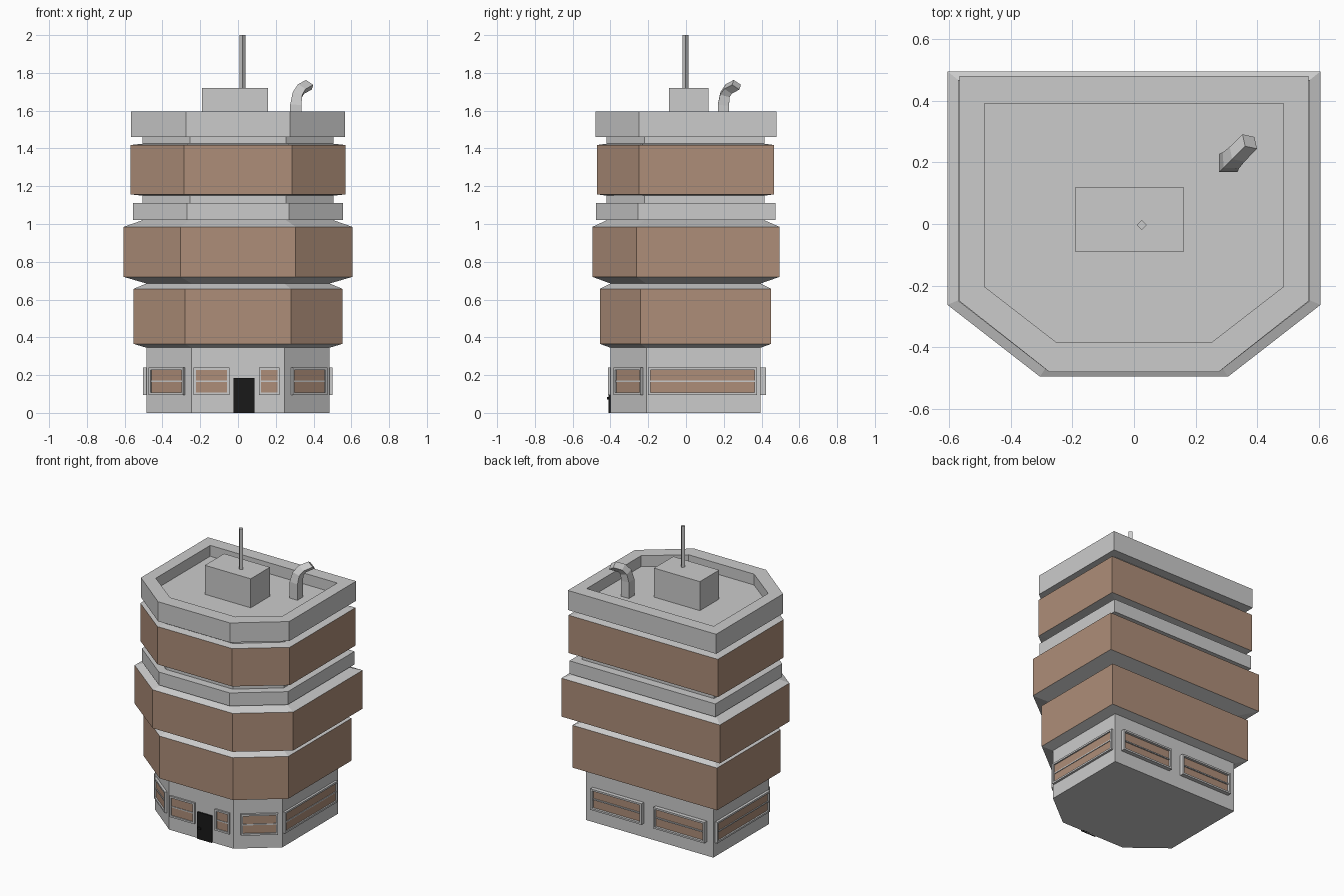
import bpy, bmesh
from math import radians, sin, cos
from mathutils import Vector, Matrix

if "Cube" in bpy.data.objects:
    bpy.data.objects.remove(bpy.data.objects["Cube"])

def material(name, col):
    m = bpy.data.materials.new(name)
    m.diffuse_color = (*col, 1)
    m.use_nodes = True
    m.node_tree.nodes["Principled BSDF"].inputs["Base Color"].default_value = m.diffuse_color
    return m

GREY = material("concrete", (0.8, 0.8, 0.8))
BROWN = material("brown_panel", (0.42, 0.27, 0.19))
BLACK = material("black_door", (0.01, 0.01, 0.01))

def finish(name, bm, mats=()):
    bmesh.ops.recalc_face_normals(bm, faces=bm.faces)
    me = bpy.data.meshes.new(name)
    bm.to_mesh(me)
    bm.free()
    for m in mats:
        me.materials.append(m)
    ob = bpy.data.objects.new(name, me)
    bpy.context.collection.objects.link(ob)
    return ob

def add_box(bm, lo, hi, mat=0, frame=Matrix()):
    lo, hi = Vector(lo), Vector(hi)
    m = frame @ Matrix.Translation((lo + hi) / 2) @ Matrix.Diagonal((*(hi - lo), 1))
    geo = bmesh.ops.create_cube(bm, size=1, matrix=m)
    for f in {f for v in geo["verts"] for f in v.link_faces}:
        f.material_index = mat

def loft(bm, rings, mats=None):
    """Skin a list of point rings and cap both ends."""
    vs = [[bm.verts.new(p) for p in r] for r in rings]
    n = len(vs[0])
    for k, (a, b) in enumerate(zip(vs, vs[1:])):
        for i in range(n):
            f = bm.faces.new((a[i], a[(i + 1) % n], b[(i + 1) % n], b[i]))
            f.material_index = mats[k] if mats else 0
    bm.faces.new(vs[0][::-1])
    bm.faces.new(vs[-1])

def outline(z, hx, fx, yf, yc, yb):
    return [(-fx, yf, z), (fx, yf, z), (hx, yc, z), (hx, yb, z), (-hx, yb, z), (-hx, yc, z)]

# Tower: floor outlines (half width, front half width, front y, corner y, back y)
BASE = (0.485, 0.245, -0.40, -0.21, 0.395)
LOW = (0.552, 0.28, -0.455, -0.24, 0.45)
MID = (0.605, 0.305, -0.495, -0.262, 0.495)
LEDGE = (0.557, 0.27, -0.477, -0.253, 0.475)
NECK = (0.505, 0.255, -0.42, -0.22, 0.415)
HIGH = (0.57, 0.285, -0.472, -0.25, 0.467)
ROOF = (0.566, 0.274, -0.48, -0.25, 0.48)
WELL = (0.485, 0.25, -0.385, -0.203, 0.39)
levels = [(0, BASE), (0.345, BASE), (0.365, LOW), (0.657, LOW), (0.685, BASE),
          (0.72, MID), (0.985, MID), (1.02, NECK), (1.02, LEDGE), (1.11, LEDGE),
          (1.11, NECK), (1.15, NECK), (1.157, HIGH), (1.418, HIGH), (1.425, NECK),
          (1.46, NECK), (1.46, ROOF), (1.595, ROOF), (1.595, WELL), (1.52, WELL)]
brown = {2, 5, 12}
bm = bmesh.new()
loft(bm, [outline(z, *s) for z, s in levels],
     [int(k in brown) for k in range(len(levels) - 1)])
finish("tower", bm, (GREY, BROWN))

# Ground floor windows: local x along the wall, local -y outward
def window(name, p, q, depth):
    p, q = Vector((*p, 0)), Vector((*q, 0))
    along = (q - p).normalized()
    length = (q - p).length
    inward = Vector((0, 0, 1)).cross(along)
    fr = Matrix((along, inward, (0, 0, 1))).transposed().to_4x4()
    fr.translation = p
    z0, z1, t = 0.095, 0.24, 0.012
    bm = bmesh.new()
    add_box(bm, (t, -depth * 0.4, z0 + t), (length - t, 0.01, z1 - t), 1, fr)
    for x in (0, length - t):
        add_box(bm, (x, -depth, z0), (x + t, 0.01, z1), 0, fr)
    for z in (z0, z1 - t):
        add_box(bm, (t, -depth, z), (length - t, 0.01, z + t), 0, fr)
    add_box(bm, (t, -depth * 0.7, 0.163), (length - t, 0, 0.171), 0, fr)
    finish(name, bm, (GREY, BROWN))

window("front_window_left", (-0.235, -0.40), (-0.045, -0.40), 0.012)
window("front_window_right", (0.11, -0.40), (0.22, -0.40), 0.012)
window("corner_window_right", (0.281, -0.3715), (0.463, -0.2274), 0.016)
window("corner_window_left", (-0.463, -0.2274), (-0.281, -0.3715), 0.016)
window("side_window_right", (0.485, -0.20), (0.485, 0.375), 0.015)
window("side_window_left", (-0.485, 0.375), (-0.485, -0.20), 0.018)
window("back_window_right", (0.435, 0.395), (0.045, 0.395), 0.028)
window("back_window_left", (-0.045, 0.395), (-0.435, 0.395), 0.028)

# Door with handle
bm = bmesh.new()
add_box(bm, (-0.025, -0.41, 0), (0.087, -0.39, 0.185))
add_box(bm, (-0.018, -0.417, 0.07), (0.006, -0.405, 0.085))
finish("door", bm, (BLACK,))

# Roof hut
bm = bmesh.new()
add_box(bm, (-0.19, -0.09, 1.51), (0.16, 0.12, 1.72))
finish("roof_hut", bm)

# Antenna: four-sided mast
bm = bmesh.new()
bmesh.ops.create_cone(bm, cap_ends=True, segments=4, radius1=0.016, radius2=0.016, depth=0.29,
                      matrix=Matrix.Translation((0.025, -0.003, 1.855)))
finish("antenna", bm)

# Vent pipe: square tube bending towards the back right corner
out = Vector((1, 1, 0)).normalized()
side = Vector((-1, 1, 0)).normalized()
rings = []
for d, z, tilt, r in ((0, 1.51, 0, 0.042), (0, 1.63, 4, 0.042), (0.012, 1.685, 22, 0.037),
                      (0.04, 1.715, 48, 0.034), (0.098, 1.737, 50, 0.033)):
    a = radians(tilt)
    c = Vector((0.306, 0.198, z)) + out * d
    u = out * cos(a) - Vector((0, 0, 1)) * sin(a)
    rings.append([c + u * r, c + side * r, c - u * r, c - side * r])
bm = bmesh.new()
loft(bm, rings)
finish("vent_pipe", bm)
